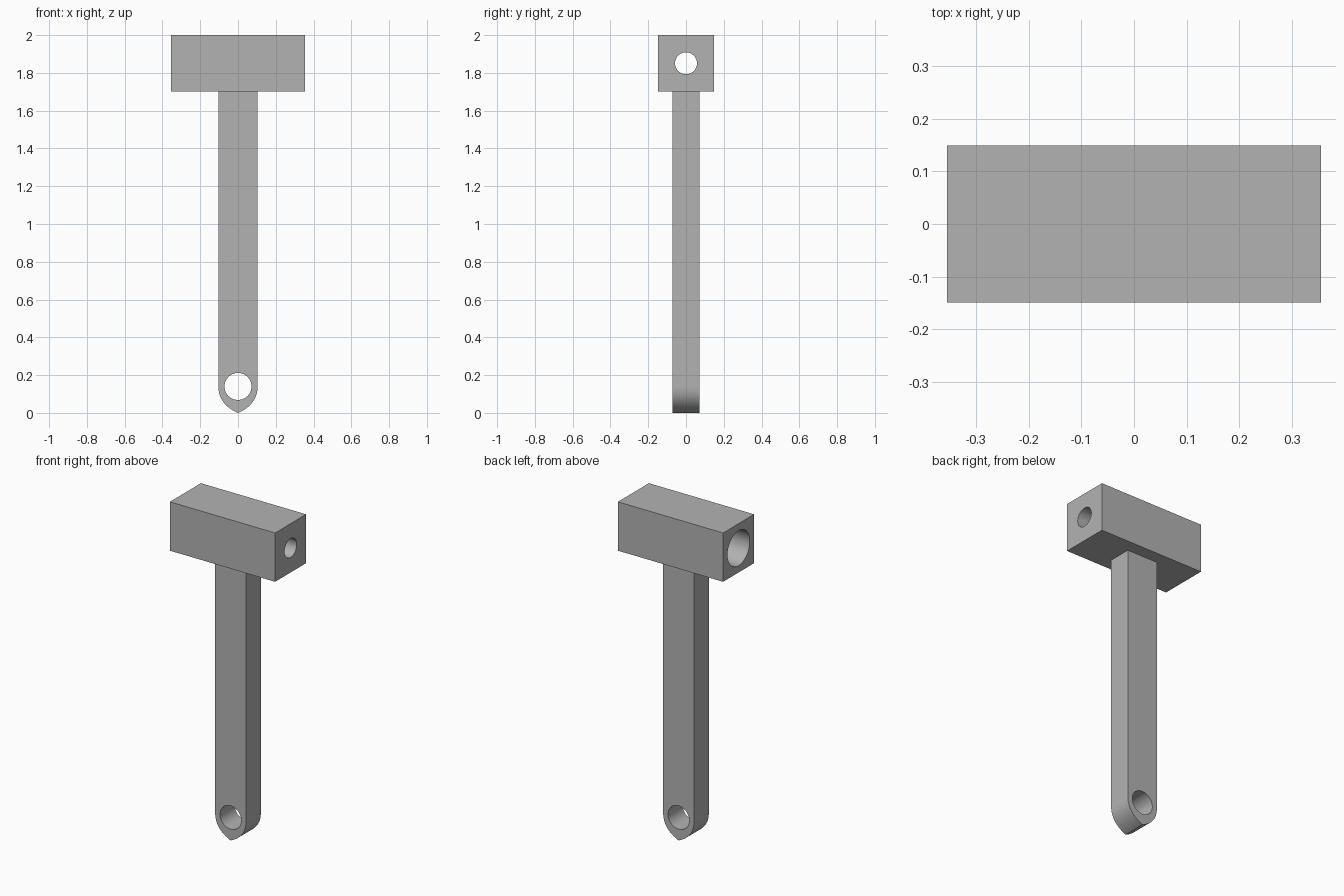
import bpy
import math
from mathutils import Vector

if "Cube" in bpy.data.objects:
    bpy.data.objects.remove(bpy.data.objects["Cube"])

# Single grey material
GREY = (0.45, 0.45, 0.45, 1.0)
grey = bpy.data.materials.new("plain grey")
grey.use_nodes = True
grey.diffuse_color = GREY
grey.node_tree.nodes["Principled BSDF"].inputs["Base Color"].default_value = GREY


def cut_hole(target, radius, depth, centre, rotation):
    """Drill a round hole through or into the target."""
    bpy.ops.mesh.primitive_cylinder_add(vertices=64, radius=radius, depth=depth,
                                        location=centre, rotation=rotation)
    drill = bpy.context.object
    drill.hide_render = True
    mod = target.modifiers.new("hole", "BOOLEAN")
    mod.operation = "DIFFERENCE"
    mod.solver = "EXACT"
    mod.object = drill
    bpy.context.view_layer.objects.active = target
    bpy.ops.object.modifier_apply(modifier=mod.name)
    bpy.data.objects.remove(drill)


def finish(obj):
    """Colour the part and smooth its curved faces."""
    obj.data.materials.clear()
    obj.data.materials.append(grey)
    bpy.ops.object.select_all(action="DESELECT")
    obj.select_set(True)
    bpy.context.view_layer.objects.active = obj
    bpy.ops.object.shade_smooth_by_angle(angle=math.radians(25))


# Head: rectangular block with a narrow through hole and a wide bore from one end
HEAD_L, HEAD_W, HEAD_Z = 0.71, 0.298, 1.851
ALONG_X = (0, math.pi / 2, 0)
bpy.ops.mesh.primitive_cube_add(size=1, location=(0, 0, HEAD_Z))
head = bpy.context.object
head.name = "head"
head.scale = (HEAD_L, HEAD_W, HEAD_W)
bpy.ops.object.transform_apply(location=False, rotation=False, scale=True)
BORE_DEPTH = 0.57
cut_hole(head, 0.107, 2 * BORE_DEPTH, (-HEAD_L / 2, 0, HEAD_Z), ALONG_X)
cut_hole(head, 0.058, 1, (0, 0, HEAD_Z), ALONG_X)
finish(head)

# Handle: flat bar whose lower end curves in to a blunt point
HALF_W, HALF_T, TOP, EYE_Z = 0.104, 0.0715, 1.702, 0.14
ctrl = [Vector(p) for p in ((HALF_W, EYE_Z), (HALF_W, 0.07), (0.06, 0.025), (0, 0))]
STEPS = 20


def bezier(t):
    s = 1 - t
    return s**3 * ctrl[0] + 3 * s * s * t * ctrl[1] + 3 * s * t * t * ctrl[2] + t**3 * ctrl[3]


right = [Vector((HALF_W, TOP))] + [bezier(i / STEPS) for i in range(STEPS + 1)]
outline = right + [Vector((-p.x, p.y)) for p in reversed(right[:-1])]
n = len(outline)
verts = [(p.x, y, p.y) for y in (-HALF_T, HALF_T) for p in outline]
faces = [list(range(n))[::-1], list(range(n, 2 * n))]
faces += [[i, (i + 1) % n, (i + 1) % n + n, i + n] for i in range(n)]
mesh = bpy.data.meshes.new("handle")
mesh.from_pydata(verts, [], faces)
mesh.update()
handle = bpy.data.objects.new("handle", mesh)
bpy.context.collection.objects.link(handle)

# Make the normals point outwards before drilling the eye
bpy.context.view_layer.objects.active = handle
bpy.ops.object.mode_set(mode="EDIT")
bpy.ops.mesh.select_all(action="SELECT")
bpy.ops.mesh.normals_make_consistent(inside=False)
bpy.ops.object.mode_set(mode="OBJECT")
cut_hole(handle, 0.0715, 1, (0, 0, EYE_Z), (math.pi / 2, 0, 0))
finish(handle)
